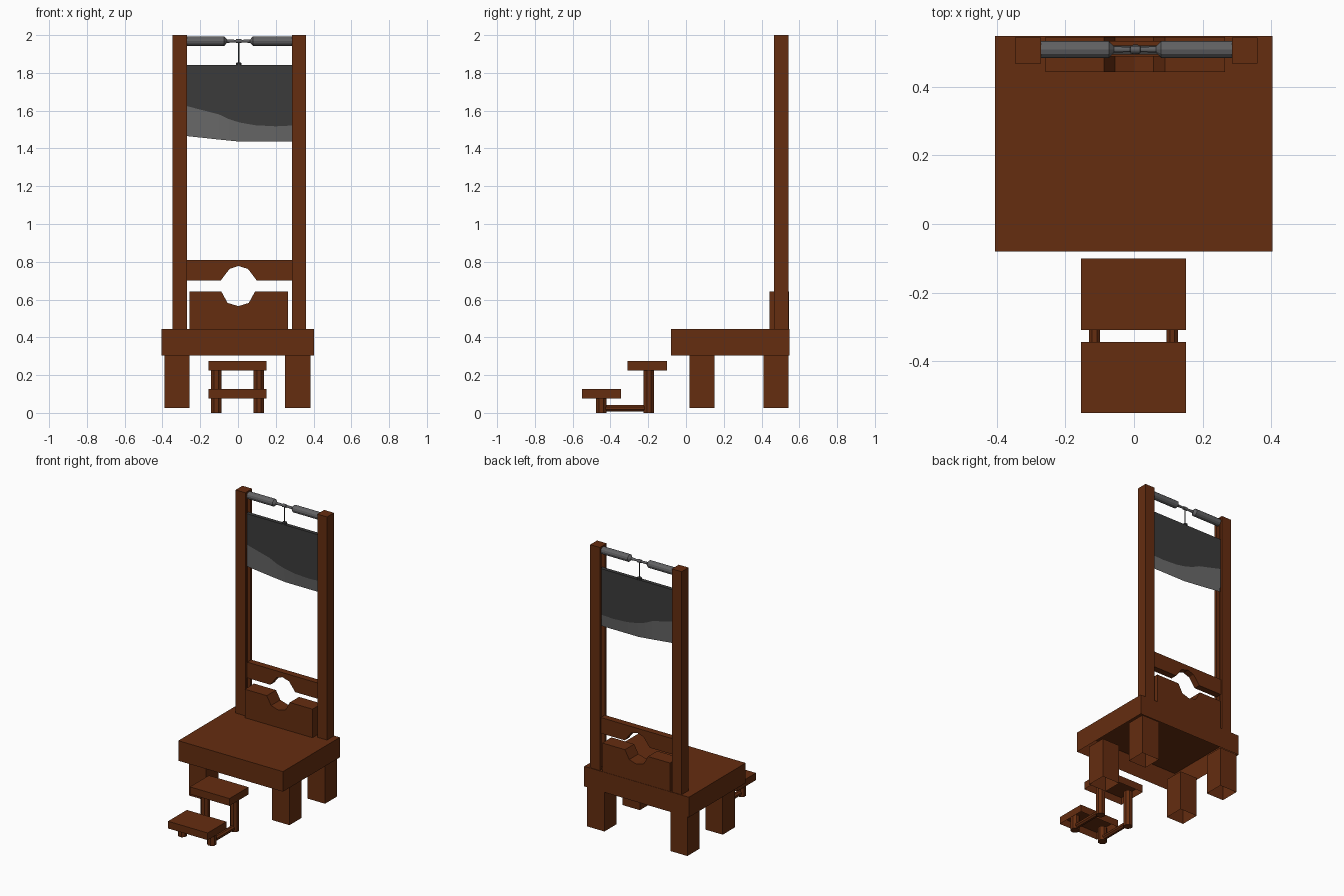
import bpy, bmesh, math
from mathutils import Vector

if "Cube" in bpy.data.objects:
    bpy.data.objects.remove(bpy.data.objects["Cube"])


def material(name, rgb):
    m = bpy.data.materials.new(name)
    m.diffuse_color = (*rgb, 1)
    m.use_nodes = True
    m.node_tree.nodes["Principled BSDF"].inputs["Base Color"].default_value = m.diffuse_color
    return m


WOOD = material("dark wood", (0.13, 0.026, 0.005))
IRON = material("dark iron", (0.044, 0.044, 0.044))
STEEL = material("bright steel", (0.15, 0.15, 0.15))
ROLLER = material("roller grey", (0.12, 0.12, 0.125))


def finish(name, bm, *mats, recalc=True):
    if recalc:
        bmesh.ops.recalc_face_normals(bm, faces=bm.faces)
    me = bpy.data.meshes.new(name)
    bm.to_mesh(me)
    bm.free()
    for m in mats:
        me.materials.append(m)
    ob = bpy.data.objects.new(name, me)
    bpy.context.collection.objects.link(ob)
    return ob


def open_box(name, x, y, z, mat=WOOD):
    """Box given by ranges, with no face underneath."""
    bm = bmesh.new()
    bmesh.ops.create_cube(bm, size=1)
    for v in bm.verts:
        v.co = [(r[0] + r[1]) / 2 + c * (r[1] - r[0]) for c, r in zip(v.co, (x, y, z))]
    bm.normal_update()
    down = [f for f in bm.faces if f.normal.z < -0.9]
    bmesh.ops.delete(bm, geom=down, context='FACES')
    return finish(name, bm, mat, recalc=False)


def prism(name, pts, offset, mat=WOOD):
    """Flat outline swept along an offset."""
    bm = bmesh.new()
    f = bm.faces.new([bm.verts.new(p) for p in pts])
    ext = bmesh.ops.extrude_face_region(bm, geom=[f], use_keep_orig=True)
    moved = [g for g in ext["geom"] if isinstance(g, bmesh.types.BMVert)]
    bmesh.ops.translate(bm, verts=moved, vec=offset)
    return finish(name, bm, mat)


def lathe(name, start, axis, profile, sides, mat):
    """Rings of (distance, radius) along an axis, capped at both ends."""
    axis = Vector(axis)
    u = axis.orthogonal().normalized()
    w = axis.cross(u)
    bm = bmesh.new()
    rings = []
    for d, r in profile:
        c = Vector(start) + axis * d
        angles = [2 * math.pi * (i + 0.5) / sides for i in range(sides)]
        rings.append([bm.verts.new(c + r * (u * math.cos(a) + w * math.sin(a))) for a in angles])
    for a, b in zip(rings, rings[1:]):
        for i in range(sides):
            j = (i + 1) % sides
            bm.faces.new((a[i], a[j], b[j], b[i]))
    bm.faces.new(rings[0])
    bm.faces.new(rings[-1])
    return finish(name, bm, mat)


# Platform and its four legs
open_box("platform", (-0.405, 0.403), (-0.08, 0.547), (0.303, 0.443))
for side, x in (("left", (-0.39, -0.258)), ("right", (0.25, 0.385))):
    for end, y in (("front", (0.018, 0.152)), ("back", (0.41, 0.542))):
        open_box(f"{side}_{end}_leg", x, y, (0.027, 0.303))

# Uprights with a groove on the inner side
G0, G1, DEPTH = 0.488, 0.526, 0.025
for side, outer, inner, s in (("left", -0.346, -0.271, -1), ("right", 0.36, 0.285, 1)):
    y0, y1, deep = 0.467, 0.543, inner + s * DEPTH
    prof = [(outer, y0), (inner, y0), (inner, G0), (deep, G0),
            (deep, G1), (inner, G1), (inner, y1), (outer, y1)]
    prism(f"{side}_upright", [(x, y, 0.44) for x, y in prof], (0, 0, 1.56))

# Plain tops close the grooves of the uprights
open_box("left_upright_cap", (-0.3, -0.271), (G0, G1), (1.99, 2.0))
open_box("right_upright_cap", (0.285, 0.314), (G0, G1), (1.99, 2.0))

# Lower and upper neck boards, each with a faceted half hole
lower = [(-0.258, 0.44), (0.265, 0.44), (0.265, 0.642), (0.09, 0.642), (0.057, 0.582),
         (0.002, 0.565), (-0.055, 0.582), (-0.088, 0.642), (-0.258, 0.642)]
prism("lower_neck_board", [(x, 0.443, z) for x, z in lower], (0, 0.102, 0))
upper = [(-0.271, 0.81), (-0.271, 0.70), (-0.092, 0.70), (-0.045, 0.762), (0.002, 0.778),
         (0.053, 0.762), (0.1, 0.70), (0.285, 0.70), (0.285, 0.81)]
prism("upper_neck_board", [(x, G0, z) for x, z in upper], (0, 0.045, 0))

# Blade: flat body with a curved bevel on both sides
columns = [(-0.285, 1.628, 1.467), (-0.1, 1.58, 1.447), (-0.05, 1.556, 1.442),
           (0.01, 1.537, 1.436), (0.09, 1.523, 1.436), (0.2, 1.517, 1.436), (0.3, 1.522, 1.436)]
bm = bmesh.new()
YC, HALF = 0.507, 0.013
sections = []
for x, zb, ze in columns:
    pts = [(YC - HALF, 1.842), (YC - HALF, zb), (YC, ze), (YC + HALF, zb), (YC + HALF, 1.842)]
    sections.append([bm.verts.new((x, y, z)) for y, z in pts])
for a, b in zip(sections, sections[1:]):
    for i in range(5):
        j = (i + 1) % 5
        f = bm.faces.new((a[i], b[i], b[j], a[j]))
        f.material_index = 1 if i in (1, 2) else 0
bm.faces.new(sections[0])
bm.faces.new(sections[-1])
finish("blade", bm, IRON, STEEL)

# Roller with a thin waist, and the cord holding the blade
lathe("roller", (-0.273, 0.508, 1.968), (1, 0, 0),
      [(0, 0.025), (0.2, 0.025), (0.215, 0.009), (0.262, 0.007), (0.263, 0.011), (0.291, 0.011),
       (0.292, 0.007), (0.337, 0.009), (0.352, 0.025), (0.56, 0.025)], 12, ROLLER)
lathe("cord", (0.004, 0.508, 1.84), (0, 0, 1),
      [(0, 0.016), (0.013, 0.016), (0.016, 0.004), (0.125, 0.004)], 8, IRON)

# Two-step stool: treads, round legs and low rails
open_box("lower_tread", (-0.155, 0.151), (-0.55, -0.343), (0.077, 0.127))
open_box("upper_tread", (-0.155, 0.151), (-0.309, -0.1), (0.224, 0.275))
for side, x in (("left", -0.115), ("right", 0.111)):
    lathe(f"{side}_front_stool_leg", (x, -0.448, 0), (0, 0, 1), [(0, 0.03), (0.1, 0.03)], 8, WOOD)
    lathe(f"{side}_back_stool_leg", (x, -0.196, 0), (0, 0, 1), [(0, 0.03), (0.25, 0.03)], 8, WOOD)
    lathe(f"{side}_stool_rail", (x, -0.44, 0.025), (0, 1, 0), [(0, 0.018), (0.23, 0.018)], 8, WOOD)
